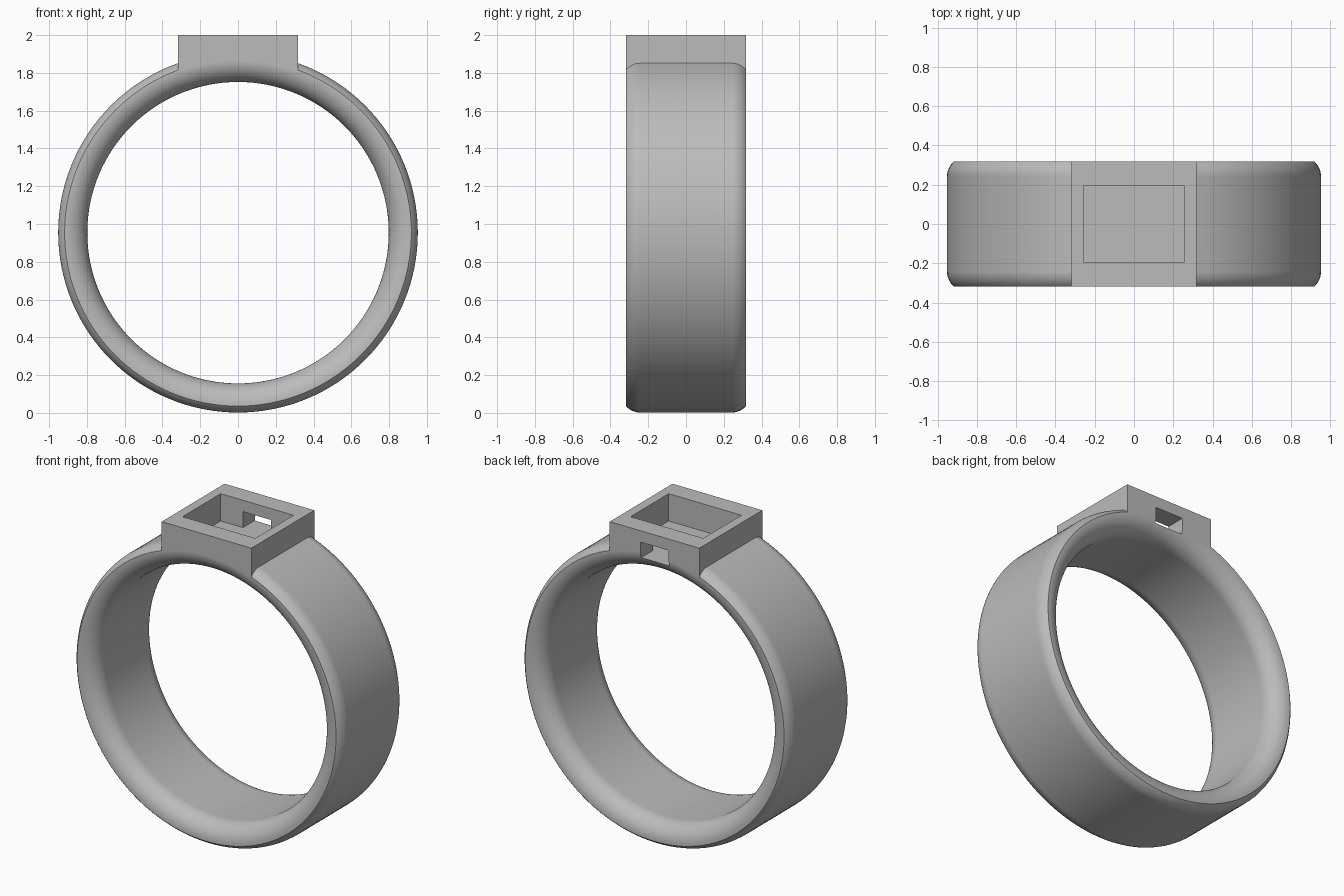
import bpy, bmesh
from math import pi, sin, cos, radians
from mathutils import Vector

R_OUT, R_IN, HALF, CZ = 0.952, 0.798, 0.318, 0.954
STEPS = 128

if "Cube" in bpy.data.objects:
    bpy.data.objects.remove(bpy.data.objects["Cube"], do_unlink=True)

metal = bpy.data.materials.new("plain grey")
metal.use_nodes = True
grey = (0.5, 0.5, 0.5, 1)
metal.diffuse_color = grey
metal.node_tree.nodes["Principled BSDF"].inputs["Base Color"].default_value = grey


def add_object(name, bm):
    bmesh.ops.recalc_face_normals(bm, faces=bm.faces[:])
    mesh = bpy.data.meshes.new(name)
    bm.to_mesh(mesh)
    bm.free()
    mesh.materials.append(metal)
    obj = bpy.data.objects.new(name, mesh)
    bpy.context.collection.objects.link(obj)
    return obj


def revolve(name, half_profile):
    """Mirror a (radius, y) half profile and turn it into a capped solid about y."""
    profile = [(r, -y) for r, y in reversed(half_profile)] + half_profile
    bm = bmesh.new()
    verts = [bm.verts.new((r, y, CZ)) for r, y in profile]
    edges = [bm.edges.new(pair) for pair in zip(verts, verts[1:])]
    bmesh.ops.spin(bm, geom=verts + edges, cent=(0, 0, CZ), axis=(0, 1, 0),
                   angle=2 * pi, steps=STEPS, use_merge=True)
    bmesh.ops.remove_doubles(bm, verts=bm.verts[:], dist=1e-5)
    bmesh.ops.holes_fill(bm, edges=[e for e in bm.edges if e.is_boundary], sides=0)
    return add_object(name, bm)


def block(name, low, high):
    low, high = Vector(low), Vector(high)
    bm = bmesh.new()
    bmesh.ops.create_cube(bm, size=1)
    for v in bm.verts:
        v.co = (low + high) / 2 + v.co * (high - low)
    return add_object(name, bm)


def combine(target, helper, operation):
    helper.hide_render = True
    mod = target.modifiers.new(operation.lower(), "BOOLEAN")
    mod.operation, mod.solver, mod.object = operation, "EXACT", helper
    bpy.context.view_layer.objects.active = target
    bpy.ops.object.modifier_apply(modifier=mod.name)
    bpy.data.objects.remove(helper, do_unlink=True)


# Band with rounded outer shoulders, left a little wide for trimming
edge = 0.1
shoulder = [(R_OUT - edge + edge * cos(a), HALF - 0.075 + edge * sin(a))
            for a in (radians(68) * i / 10 for i in range(11))]
band = revolve("ring_band", shoulder)

# Square setting on top
combine(band, block("setting", (-HALF, -0.35, 1.65), (HALF, 0.35, 2)), "UNION")

# Spool-shaped cutter: finger hole, flared rims and flat side trim
flare = 0.115
bore = [(R_IN + flare * (1 - cos(a)), HALF - flare + flare * sin(a))
        for a in (pi / 2 * i / 14 for i in range(15))]
combine(band, revolve("bore_cutter", bore + [(1.6, HALF), (1.6, 0.8)]), "DIFFERENCE")

# Open pocket in the setting, and the small window through its back wall
combine(band, block("pocket_cutter", (-0.258, -0.193, 1.825), (0.258, 0.193, 2.2)), "DIFFERENCE")
combine(band, block("window_cutter", (-0.1, 0.1, 1.825), (0.1, 0.5, 1.927)), "DIFFERENCE")

# Smooth curves, crisp edges
bpy.ops.object.select_all(action="DESELECT")
band.select_set(True)
bpy.context.view_layer.objects.active = band
bpy.ops.object.shade_smooth_by_angle(angle=radians(25))
normals = band.modifiers.new("even shading", "WEIGHTED_NORMAL")
normals.keep_sharp = True
